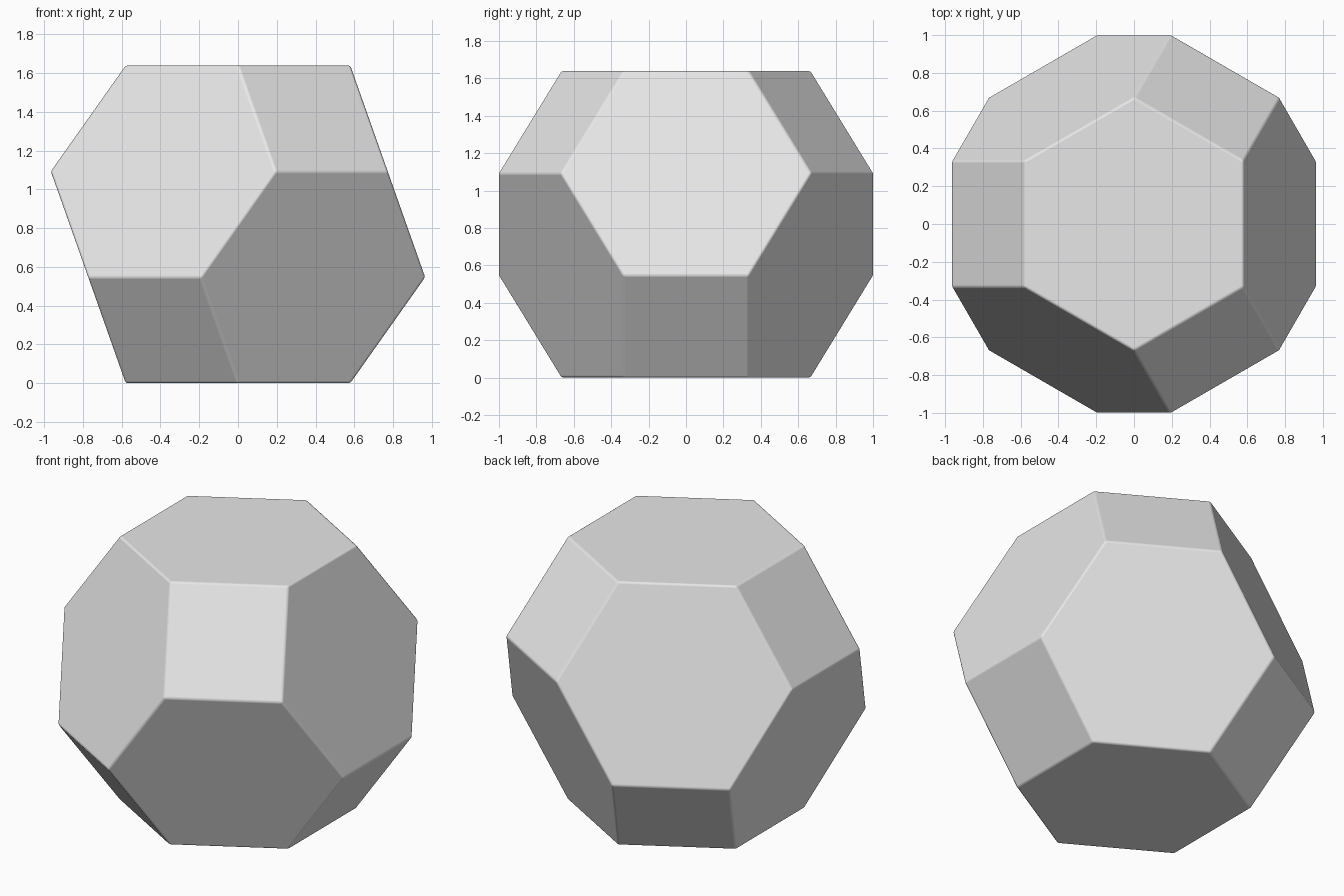
import bpy
import bmesh
from itertools import permutations, product
from math import sqrt, cos, sin, radians
from mathutils import Vector

cube = bpy.data.objects.get("Cube")
if cube:
    bpy.data.objects.remove(cube, do_unlink=True)

EDGE = 0.669
BEVEL = 0.012
height = EDGE * sqrt(6)

# Three square-face axes, tilted so the solid rests on a hexagon
axes = [Vector((sqrt(2 / 3) * cos(radians(a)), sqrt(2 / 3) * sin(radians(a)), 1 / sqrt(3)))
        for a in (180, 60, -60)]

# Corners of a truncated octahedron: every signed ordering of 0, 1, 2
corners = set()
for order in permutations((0, 1, 2)):
    for signs in product((-1, 1), repeat=3):
        corners.add(tuple(n * s for n, s in zip(order, signs)))

# Wrap the corners in a hull and merge it into flat squares and hexagons
bm = bmesh.new()
for corner in sorted(corners):
    point = sum((axis * c for axis, c in zip(axes, corner)), Vector())
    bm.verts.new(point * EDGE / sqrt(2) + Vector((0, 0, height / 2)))
bmesh.ops.convex_hull(bm, input=bm.verts[:])
bmesh.ops.dissolve_limit(bm, angle_limit=radians(2), verts=bm.verts[:], edges=bm.edges[:])
bmesh.ops.recalc_face_normals(bm, faces=bm.faces[:])
for face in bm.faces:
    face.smooth = True

mesh = bpy.data.meshes.new("truncated_octahedron")
bm.to_mesh(mesh)
bm.free()
solid = bpy.data.objects.new("truncated_octahedron", mesh)
bpy.context.collection.objects.link(solid)

# Softly rounded edges, flat faces
bevel = solid.modifiers.new("rounded_edges", "BEVEL")
bevel.width = BEVEL
bevel.segments = 3
bevel.limit_method = "NONE"
bevel.harden_normals = True

# Plain light grey
grey = bpy.data.materials.new("light_grey")
grey.use_nodes = True
colour = (0.8, 0.8, 0.8, 1)
grey.diffuse_color = colour
shader = next(n for n in grey.node_tree.nodes if n.type == "BSDF_PRINCIPLED")
shader.inputs["Base Color"].default_value = colour
mesh.materials.append(grey)
